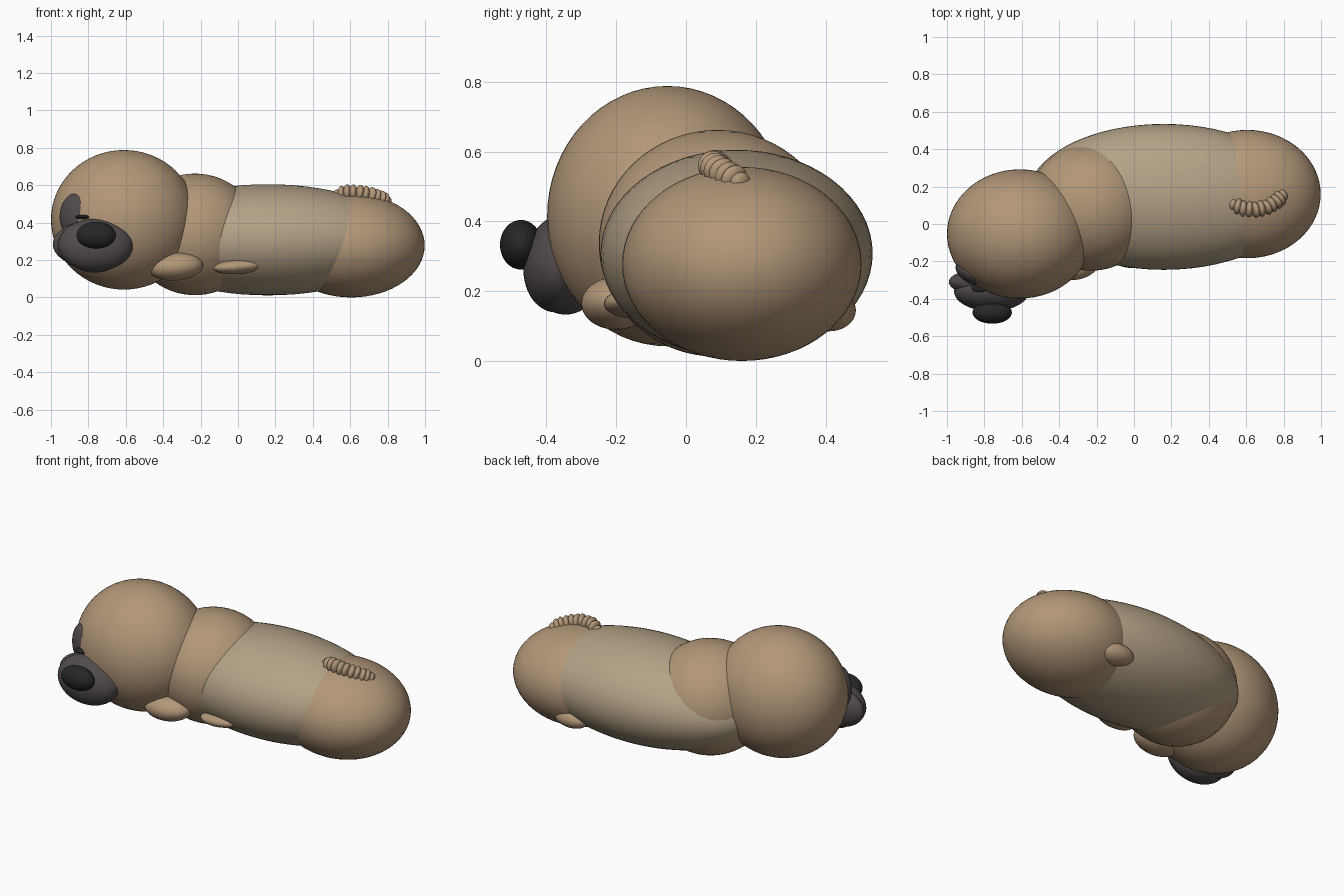
import bpy
from math import radians, atan2
from mathutils import Vector

if "Cube" in bpy.data.objects:
    bpy.data.objects.remove(bpy.data.objects["Cube"])


def material(name, rgb):
    m = bpy.data.materials.new(name)
    m.diffuse_color = (*rgb, 1)
    m.use_nodes = True
    m.node_tree.nodes["Principled BSDF"].inputs["Base Color"].default_value = m.diffuse_color
    return m


TAN = material("tan", (0.45, 0.31, 0.19))
PALE = material("pale_tan", (0.45, 0.36, 0.24))
DARK = material("dark_grey", (0.085, 0.07, 0.072))
BLACK = material("black", (0.02, 0.02, 0.02))


def blob(name, centre, radii, mat, rot=(0, 0, 0), seg=64):
    """Smooth ellipsoid with given centre, radii and rotation in degrees."""
    bpy.ops.mesh.primitive_uv_sphere_add(segments=seg, ring_count=seg // 2, radius=1,
                                         location=centre,
                                         rotation=[radians(a) for a in rot])
    o = bpy.context.object
    o.name = name
    o.scale = radii
    o.data.materials.append(mat)
    bpy.ops.object.shade_smooth()
    return o


# Body masses
blob("torso", (0.16, 0.145, 0.308), (0.73, 0.39, 0.297), PALE)
blob("rump", (0.605, 0.16, 0.278), (0.393, 0.343, 0.278), TAN)
blob("chest", (-0.23, 0.09, 0.337), (0.345, 0.34, 0.325), TAN)
blob("head", (-0.61, -0.053, 0.415), (0.39, 0.345, 0.373), TAN)

# Face
blob("face_mask", (-0.78, -0.31, 0.285), (0.21, 0.075, 0.125), DARK)
blob("muzzle", (-0.762, -0.36, 0.28), (0.2, 0.105, 0.142), DARK, (-10, 0, 0))
blob("chin", (-0.765, -0.345, 0.21), (0.13, 0.085, 0.077), DARK)
blob("eye_patch", (-0.878, -0.262, 0.44), (0.085, 0.05, 0.115), DARK, (0, 8, -35))
blob("closed_eye", (-0.827, -0.335, 0.43), (0.043, 0.03, 0.011), BLACK)
blob("nose", (-0.758, -0.473, 0.333), (0.105, 0.06, 0.071), BLACK)

# Tucked paws
blob("front_paw", (-0.335, -0.2, 0.165), (0.148, 0.1, 0.075), TAN, (0, -4, 0), 48)
blob("side_paw", (0.0, -0.16, 0.165), (0.13, 0.075, 0.04), TAN, (0, -4, 3), 48)
blob("hind_paw", (0.49, 0.41, 0.145), (0.12, 0.075, 0.06), TAN, (0, 0, -10), 48)

# Ridged curled tail: flattened discs spaced along a curve
path = [Vector(p) for p in ((0.53, 0.105, 0.545), (0.585, 0.083, 0.562),
                            (0.65, 0.076, 0.56), (0.71, 0.09, 0.548),
                            (0.76, 0.12, 0.53), (0.795, 0.155, 0.51))]
RIDGES = 11
for i in range(RIDGES):
    t = i / (RIDGES - 1) * (len(path) - 1)
    k = min(int(t), len(path) - 2)
    p = path[k].lerp(path[k + 1], t - k)
    d = path[min(k + 2, len(path) - 1)] - path[max(k - 1, 0)]
    s = 1 if 0 < i < RIDGES - 1 else 0.75
    pitch = -atan2(d.z, d.xy.length)
    ridge = blob(f"tail_ridge_{i + 1}", p, (0.022, 0.043 * s, 0.043 * s), TAN, seg=24)
    ridge.rotation_euler = (0, pitch, atan2(d.y, d.x))
